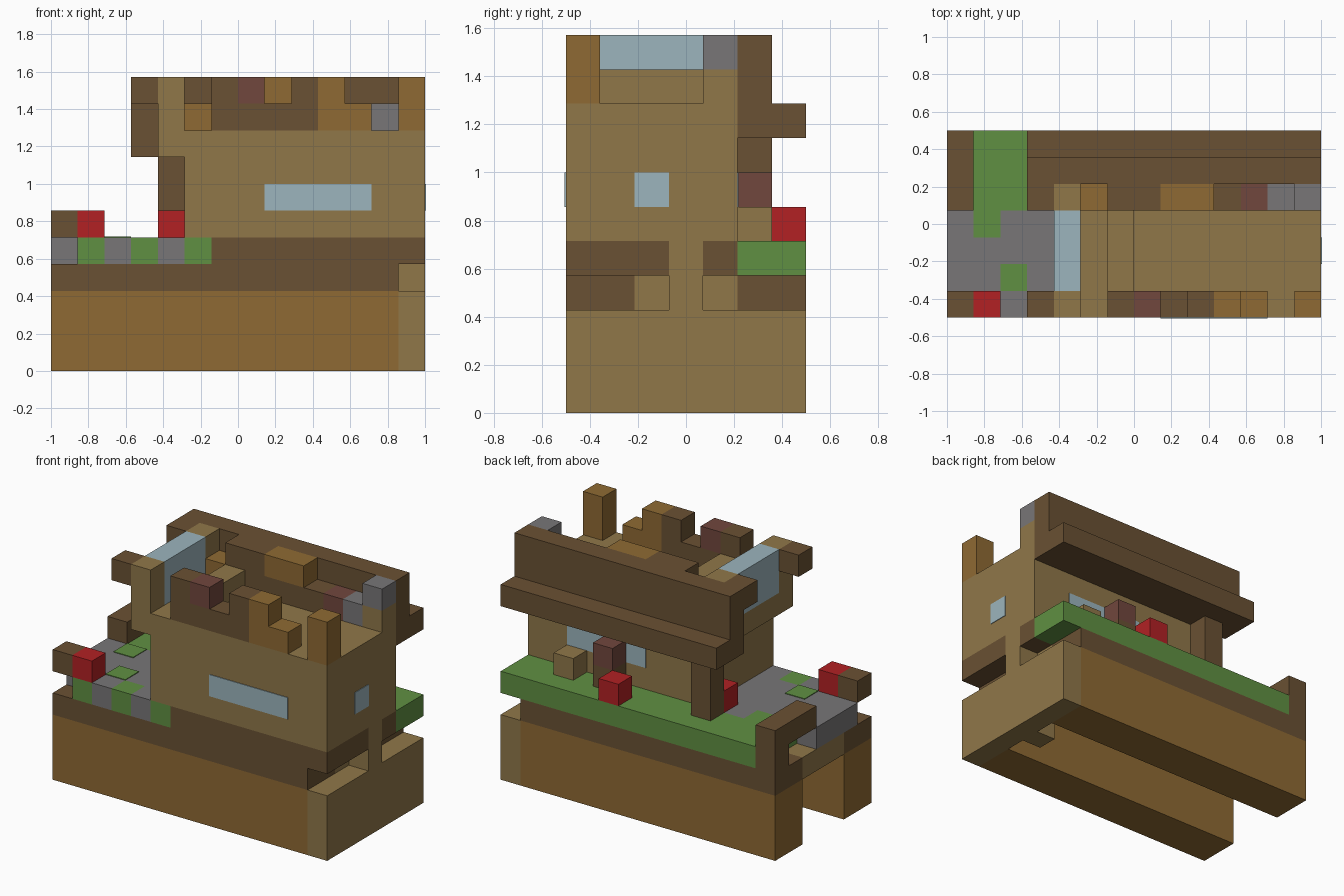
import bpy
import bmesh

cube = bpy.data.objects.get("Cube")
if cube:
    bpy.data.objects.remove(cube, do_unlink=True)

U = 1 / 7  # size of one block


def linear(c):
    c /= 255
    return c / 12.92 if c <= 0.04045 else ((c + 0.055) / 1.055) ** 2.4


def material(name, r, g, b):
    m = bpy.data.materials.new(name)
    m.use_nodes = True
    colour = (linear(r), linear(g), linear(b), 1)
    m.diffuse_color = colour
    m.node_tree.nodes["Principled BSDF"].inputs["Base Color"].default_value = colour
    return m


DARK = material("dark wood", 106, 81, 51)
TAN = material("tan wood", 144, 119, 73)
OCHRE = material("ochre wood", 143, 106, 51)
GREEN = material("grass green", 96, 144, 66)
GREY = material("stone grey", 120, 118, 119)
RED = material("bright red", 178, 33, 36)
MAROON = material("maroon", 113, 71, 61)
BLUE = material("glass blue", 156, 181, 189)


def block(name, mat, xs, ys, zs):
    """Box spanning block-grid ranges (start, end) on each axis."""
    bm = bmesh.new()
    bmesh.ops.create_cube(bm, size=1)
    for v in bm.verts:
        cell = [r[0] if c < 0 else r[1] for c, r in zip(v.co, (xs, ys, zs))]
        v.co = ((cell[0] - 7) * U, (cell[1] - 3.5) * U, cell[2] * U)
    mesh = bpy.data.meshes.new(name)
    bm.to_mesh(mesh)
    bm.free()
    mesh.materials.append(mat)
    obj = bpy.data.objects.new(name, mesh)
    bpy.context.collection.objects.link(obj)
    return obj


def unit(name, mat, i, j, k, height=1):
    return block(name, mat, (i, i + 1), (j, j + 1), (k, k + height))


# Base: two long walls joined by an end wall, with a floor between
for side, j in (("front", 0), ("back", 5)):
    block(side + "_base_wall", OCHRE, (0, 13), (j, j + 2), (0, 3))
    block(side + "_base_beam", DARK, (0, 13), (j, j + 2), (3, 4))
block("base_end_wall", TAN, (13, 14), (0, 7), (0, 3))
block("base_floor", TAN, (0, 13), (2, 5), (3, 4))
unit("base_inner_post", TAN, 12, 3, 0, 3)
unit("end_post", TAN, 13, 3, 3, 2)

# Ground layer
block("front_sill", DARK, (6, 14), (0, 1), (4, 5))
block("end_sill_front", DARK, (13, 14), (1, 3), (4, 5))
unit("end_sill_back", DARK, 13, 4, 4)
block("house_floor", DARK, (6, 13), (1, 5), (4, 5))
for i in range(1, 6):
    unit("front_edge_tile", GREEN if i % 2 else GREY, i, 0, 4)
block("stone_patio", GREY, (0, 6), (1, 4), (4, 5))
block("stone_patio_back", GREY, (3, 6), (4, 5), (4, 5))
block("back_grass", GREEN, (1, 14), (5, 7), (4, 5))
block("side_grass", GREEN, (1, 3), (4, 5), (4, 5))
GRASS_TOP = (5, 5.03)
for i, j in ((1, 3), (2, 1)):
    block("grass_patch", GREEN, (i, i + 1), (j, j + 1), GRASS_TOP)

# Arm at the right end, and patio ornaments
unit("arm_post", DARK, 0, 6, 4)
block("arm_beam", DARK, (0, 1), (4, 7), (5, 6))
unit("front_corner_block", DARK, 0, 0, 5)
unit("front_flower", RED, 1, 0, 5)
unit("post_flower", RED, 4, 4, 5)
unit("back_flower", RED, 8, 6, 5)
unit("porch_post", DARK, 4, 5, 5, 3)
unit("back_step", TAN, 11, 5, 5)
unit("back_stool", DARK, 9, 5, 5)
unit("back_stool_top", MAROON, 9, 5, 6)

# House body with its overhang
block("house_body", TAN, (5, 14), (0, 5), (5, 9))
block("overhang", TAN, (4, 5), (0, 5), (8, 9))
for name, j in (("front", 0), ("back", 4)):
    unit(name + "_overhang_post", TAN, 4, j, 9, 2)
block("overhang_glass", BLUE, (4, 5), (1, 4), (9, 11))
block("roof_step", TAN, (6, 7), (1, 4), (9, 10))
unit("overhang_spur", DARK, 3, 0, 10)

# Window plates
T = 0.03
block("front_window", BLUE, (8, 12), (-T, 0), (6, 7))
block("back_window", BLUE, (8, 12), (5, 5 + T), (6, 7))
block("end_window", BLUE, (14, 14 + T), (2, 3), (6, 7))

# Back roof parapet and eave
block("back_parapet", DARK, (3, 14), (5, 6), (8, 11))
block("back_eave", DARK, (3, 14), (6, 7), (8, 9))
unit("parapet_corner", DARK, 3, 4, 10)

# Broken front battlements
block("front_battlement", DARK, (6, 10), (0, 1), (9, 10))
unit("battlement_dark", DARK, 6, 0, 10)
unit("battlement_maroon", MAROON, 7, 0, 10)
unit("battlement_dark", DARK, 9, 0, 10)
unit("battlement_tall", OCHRE, 10, 0, 9, 2)
unit("battlement_low", OCHRE, 11, 0, 9)
unit("battlement_corner", OCHRE, 13, 0, 9, 2)

# Inner row along the back parapet
unit("inner_ochre", OCHRE, 5, 4, 9)
block("inner_ledge", DARK, (6, 11), (4, 5), (9, 10))
block("inner_dark", DARK, (6, 8), (4, 5), (10, 11))
block("inner_ochre_top", OCHRE, (8, 10), (4, 5), (10, 11))
unit("inner_maroon", MAROON, 11, 4, 9)
unit("inner_grey", GREY, 12, 4, 9)
unit("inner_corner", TAN, 13, 4, 9)
unit("inner_corner_top", GREY, 13, 4, 10)
